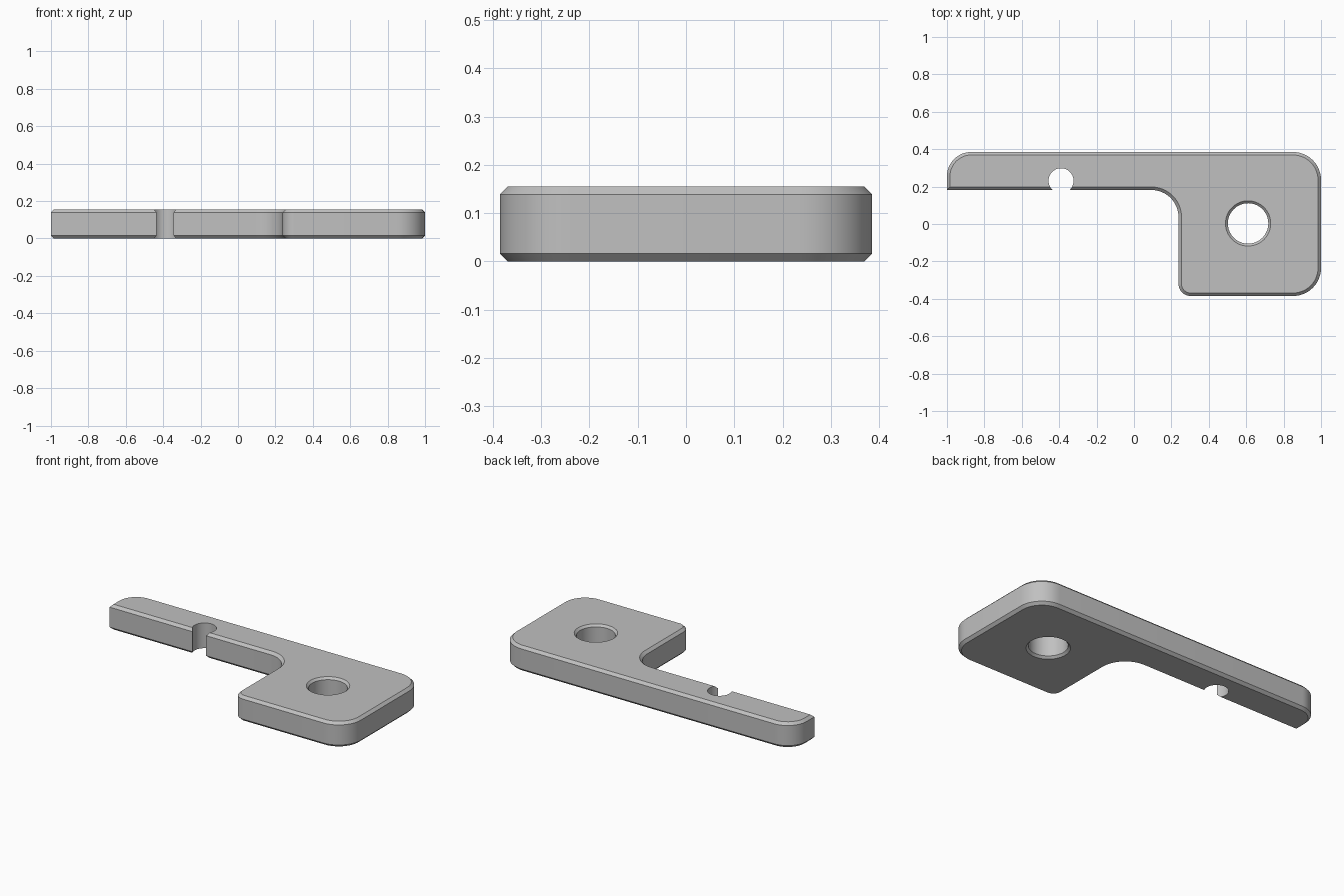
import bpy
import bmesh
import math
from mathutils import Vector

HEIGHT = 0.155
CHAMFER = 0.016
ARC_STEPS = 12

cube = bpy.data.objects.get("Cube")
if cube:
    bpy.data.objects.remove(cube, do_unlink=True)

# Single metal colour
grey = bpy.data.materials.new("plain_grey")
grey.use_nodes = True
colour = (0.53, 0.53, 0.53, 1)
grey.diffuse_color = colour
grey.node_tree.nodes["Principled BSDF"].inputs["Base Color"].default_value = colour

# Plate corners, counter-clockwise: x, y, rounding radius
CORNERS = [
    (-1, 0.182, 0), (0.238, 0.182, 0.145), (0.238, -0.385, 0.065),
    (1, -0.385, 0.15), (1, 0.385, 0.15), (-1, 0.385, 0.13),
]


def rounded_outline(inset):
    """Right-angled outline with rounded corners, moved inwards by inset."""
    points = []
    for i, (x, y, radius) in enumerate(CORNERS):
        corner = Vector((x, y))
        before = (corner - Vector(CORNERS[i - 1][:2])).normalized()
        after = (Vector(CORNERS[(i + 1) % len(CORNERS)][:2]) - corner).normalized()
        corner += inset * (before.orthogonal() + after.orthogonal())
        if radius == 0:
            points.append(corner)
            continue
        turn = 1 if before.cross(after) > 0 else -1
        r = radius - inset * turn
        centre = corner + (after - before) * r
        for s in range(ARC_STEPS + 1):
            t = math.pi / 2 * s / ARC_STEPS
            points.append(centre + r * (before * math.sin(t) - after * math.cos(t)))
    return points


def circle(x, y, radius, steps=64):
    angles = [2 * math.pi * i / steps for i in range(steps)]
    return [Vector((x + radius * math.cos(a), y + radius * math.sin(a))) for a in angles]


def stacked_solid(name, layers):
    """Closed solid through matching loops, given as (points, z) from the bottom up."""
    bm = bmesh.new()
    rings = [[bm.verts.new((p.x, p.y, z)) for p in pts] for pts, z in layers]
    for low, high in zip(rings, rings[1:]):
        for i in range(len(low)):
            bm.faces.new((low[i - 1], low[i], high[i], high[i - 1]))
    bm.faces.new(rings[0][::-1])
    bm.faces.new(rings[-1])
    bmesh.ops.recalc_face_normals(bm, faces=bm.faces[:])
    mesh = bpy.data.meshes.new(name)
    bm.to_mesh(mesh)
    bm.free()
    mesh.materials.append(grey)
    obj = bpy.data.objects.new(name, mesh)
    bpy.context.collection.objects.link(obj)
    return obj


# Chamfered bracket plate
edge, rim = rounded_outline(0), rounded_outline(CHAMFER)
plate = stacked_solid("bracket_plate", [
    (rim, 0), (edge, CHAMFER), (edge, HEIGHT - CHAMFER), (rim, HEIGHT)])

# Countersunk bolt hole, flaring beyond both faces
X, Y, BORE, FLARE = 0.61, 0.003, 0.108, 0.013
OVER = 0.02
wide, bore = circle(X, Y, BORE + FLARE + OVER), circle(X, Y, BORE)
hole_cutter = stacked_solid("hole_cutter", [
    (wide, -OVER), (bore, FLARE), (bore, HEIGHT - FLARE), (wide, HEIGHT + OVER)])

# Straight round notch in the arm
notch = circle(-0.39, 0.231, 0.067, 48)
notch_cutter = stacked_solid("notch_cutter", [(notch, -0.1), (notch, HEIGHT + 0.1)])

bpy.ops.object.select_all(action="DESELECT")
plate.select_set(True)
bpy.context.view_layer.objects.active = plate
for cutter in (hole_cutter, notch_cutter):
    cutter.hide_render = True
    cut = plate.modifiers.new(cutter.name, "BOOLEAN")
    cut.operation = "DIFFERENCE"
    cut.solver = "EXACT"
    cut.object = cutter
    bpy.ops.object.modifier_apply(modifier=cut.name)
    bpy.data.objects.remove(cutter, do_unlink=True)

bpy.ops.object.shade_smooth_by_angle(angle=math.radians(30))
